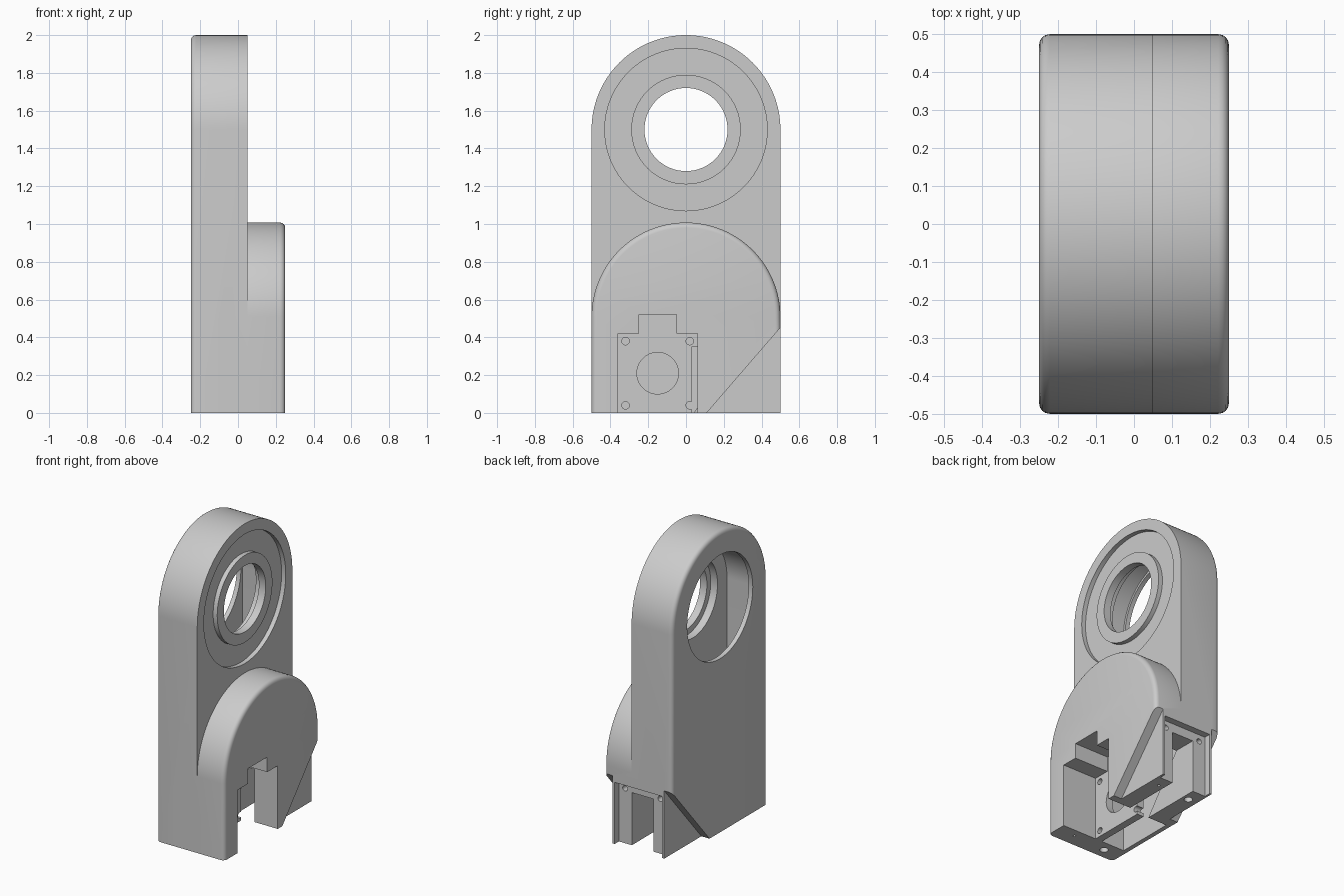
import bpy, bmesh
from math import pi, sin, cos

cube = bpy.data.objects.get("Cube")
if cube:
    bpy.data.objects.remove(cube, do_unlink=True)

grey = bpy.data.materials.new("plain grey")
grey.use_nodes = True
colour = (0.6, 0.6, 0.6, 1)
grey.diffuse_color = colour
grey.node_tree.nodes["Principled BSDF"].inputs["Base Color"].default_value = colour


def arc(cy, cz, r, start, end, n):
    return [(cy + r * cos(start + (end - start) * i / n),
             cz + r * sin(start + (end - start) * i / n)) for i in range(n + 1)]


def prism(name, outline, a, b, axis="x", round_end=None):
    """Extrude an outline from a to b; optionally round the rim at one end."""
    bm = bmesh.new()

    def place(t, p):
        return {"x": (t, *p), "y": (p[0], t, p[1]), "z": (*p, t)}[axis]

    low = [bm.verts.new(place(a, p)) for p in outline]
    high = [bm.verts.new(place(b, p)) for p in outline]
    bm.faces.new(low)
    bm.faces.new(high)
    n = len(outline)
    for i in range(n):
        j = (i + 1) % n
        bm.faces.new((low[i], low[j], high[j], high[i]))
    bmesh.ops.recalc_face_normals(bm, faces=bm.faces)
    if round_end is not None:
        rim = [e for e in bm.edges
               if all(abs(v.co.x - round_end) < 1e-5 for v in e.verts)
               and any(v.co.z > 1e-5 for v in e.verts)]
        bmesh.ops.bevel(bm, geom=rim, offset=0.028, segments=4, profile=0.5,
                        affect="EDGES", clamp_overlap=True)
    mesh = bpy.data.meshes.new(name)
    bm.to_mesh(mesh)
    bm.free()
    ob = bpy.data.objects.new(name, mesh)
    bpy.context.collection.objects.link(ob)
    return ob


def rect(u0, u1, v0, v1):
    return [(u0, v0), (u1, v0), (u1, v1), (u0, v1)]


def disc(u, v, r, n=64):
    return arc(u, v, r, 0, 2 * pi, n)[:-1]


def combine(body, tool, operation="DIFFERENCE"):
    """Apply a boolean to the body and discard the tool."""
    tool.hide_render = True
    mod = body.modifiers.new("boolean", "BOOLEAN")
    mod.operation = operation
    mod.solver = "EXACT"
    mod.object = tool
    graph = bpy.context.evaluated_depsgraph_get()
    mesh = bpy.data.meshes.new_from_object(body.evaluated_get(graph))
    body.modifiers.clear()
    body.data = mesh
    bpy.data.objects.remove(tool, do_unlink=True)


def cut(name, outline, a, b, axis="x"):
    combine(housing, prism(name, outline, a, b, axis))


# Tall round-topped slab and the lower motor bulge
HUB = 1.5
housing = prism("housing", [(-0.5, 0), (0.5, 0)] + arc(0, HUB, 0.5, 0, pi, 64),
                -0.25, 0.05, round_end=-0.25)
bulge = prism("motor_bulge", [(-0.5, 0), (0.5, 0)] + arc(0, 0.508, 0.5, 0, pi, 64),
              -0.1, 0.25, round_end=0.25)
combine(housing, bulge, "UNION")

# Recessed triangular cheeks at the rear bottom corner
cheek = [(0.01, -0.115), (0.6, -0.115), (0.6, 0.567)]
for side in (-1, 1):
    cut("cheek_cut", cheek, *sorted((side * 0.19, side * 0.4)))

# Ring groove around the hub, leaving a raised boss
cut("groove_cut", disc(0, HUB, 0.43, 96), 0.02, 0.1)
combine(housing, prism("hub_boss", disc(0, HUB, 0.29), 0.0, 0.05), "UNION")

# Belt cavity, open at the bottom, with the large side opening and hub bore
cavity = [(-0.36, -0.1), (0.04, -0.1), (0.04, 0), (0.36, 0.43)]
cavity += arc(0, HUB, 0.36, 0, pi, 48)
cut("belt_cavity", cavity, -0.22, -0.05)
cut("side_opening", disc(0, HUB, 0.345), -0.4, -0.2)
cut("bearing_seat", disc(0, HUB, 0.26), -0.1, 0.0)
cut("hub_bore", disc(0, HUB, 0.22), -0.1, 0.2)

# Side motor pocket with plug notch, pilot hole and screw holes
MY, MZ = -0.15, 0.21
pocket = [(MY - 0.21, -0.1), (MY + 0.21, -0.1), (MY + 0.21, 0.42), (-0.05, 0.42),
          (-0.05, 0.52), (-0.25, 0.52), (-0.25, 0.42), (MY - 0.21, 0.42)]
cut("motor_pocket", pocket, 0.0, 0.4)
cut("pilot_hole", disc(MY, MZ, 0.11), -0.1, 0.1)
for dy in (-0.17, 0.17):
    for dz in (-0.17, 0.17):
        cut("screw_hole", disc(MY + dy, MZ + dz, 0.02, 20), -0.1, 0.1)

# Rear motor pocket with its central slot and screw holes
cut("rear_pocket", rect(-0.175, 0.175, -0.1, 0.41), 0.455, 0.6, "y")
cut("rear_slot", rect(-0.08, 0.08, -0.1, 0.35), 0.03, 0.6, "y")
for x in (-0.13, 0.13):
    cut("rear_screw_hole", disc(x, 0.365, 0.018, 20), 0.38, 0.5, "y")

# Fixing holes in the underside
for y in (-0.43, 0.36):
    cut("foot_hole", disc(-0.125, y, 0.026, 24), -0.1, 0.12, "z")
    cut("pin_hole", disc(0.12, y + 0.015, 0.009, 16), -0.1, 0.1, "z")

# Finish
housing.data.materials.clear()
housing.data.materials.append(grey)
for face in housing.data.polygons:
    face.material_index = 0
bpy.ops.object.select_all(action="DESELECT")
housing.select_set(True)
bpy.context.view_layer.objects.active = housing
bpy.ops.object.shade_smooth_by_angle()
